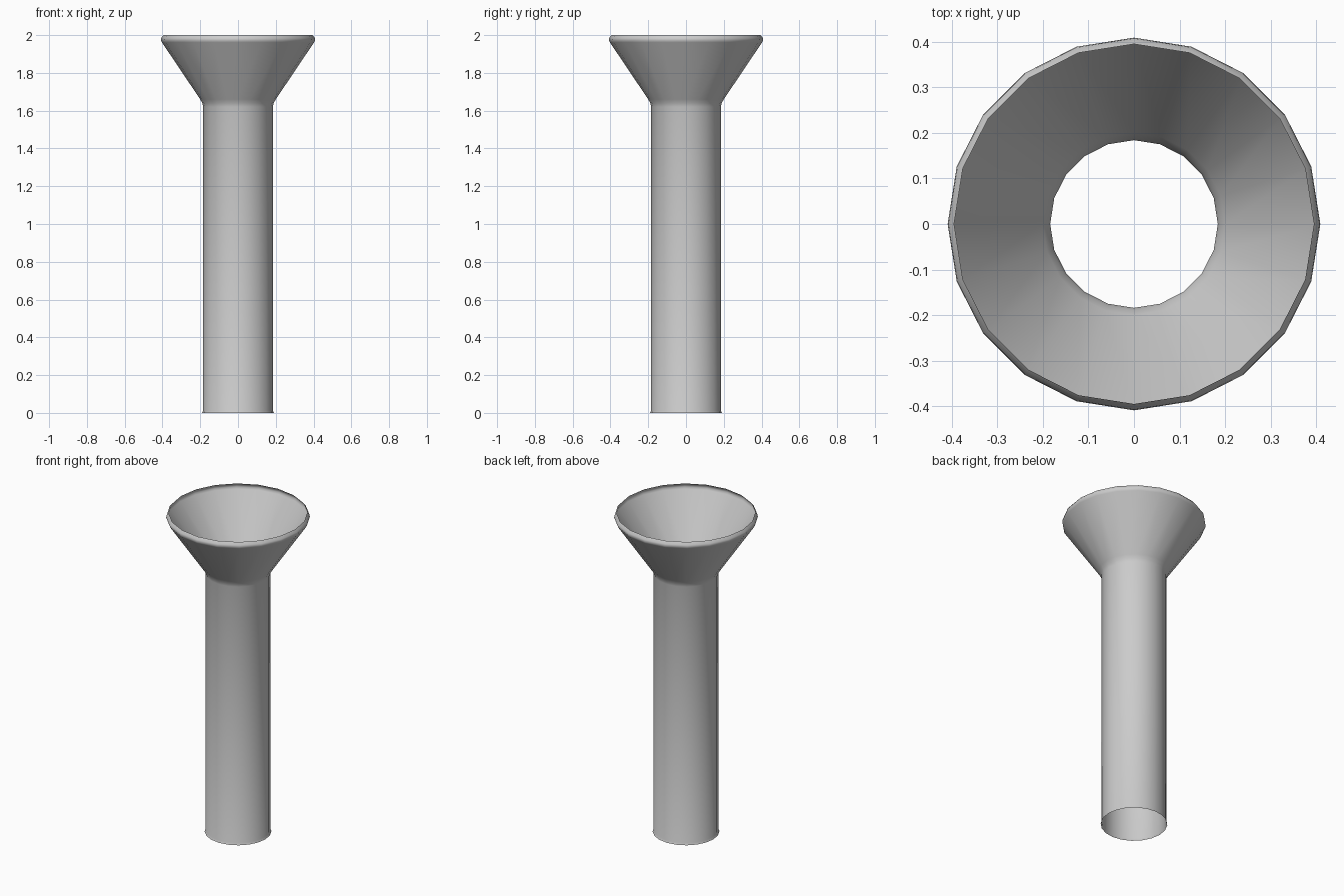
import bpy, bmesh
from math import cos, sin, tau

if "Cube" in bpy.data.objects:
    bpy.data.objects.remove(bpy.data.objects["Cube"])

SIDES = 20

# Profile (radius, height): foot lip, pipe, neck bend, funnel, turned-in rim
profile = [(0.19, 0.0), (0.184, 0.012), (0.184, 1.62), (0.189, 1.64),
           (0.200, 1.66), (0.403, 1.962), (0.409, 1.973), (0.407, 1.985), (0.395, 2.0)]


def lathe(name, points):
    bm = bmesh.new()
    rings = [[bm.verts.new((r * cos(tau * i / SIDES), r * sin(tau * i / SIDES), z))
              for i in range(SIDES)] for r, z in points]
    for low, high in zip(rings, rings[1:]):
        for i in range(SIDES):
            j = (i + 1) % SIDES
            bm.faces.new((low[i], low[j], high[j], high[i]))
    mesh = bpy.data.meshes.new(name)
    bm.to_mesh(mesh)
    bm.free()
    mesh.shade_smooth()
    obj = bpy.data.objects.new(name, mesh)
    bpy.context.collection.objects.link(obj)
    return obj


# Open-ended thin pipe with flared funnel top
lathe("funnel_pipe", profile)
